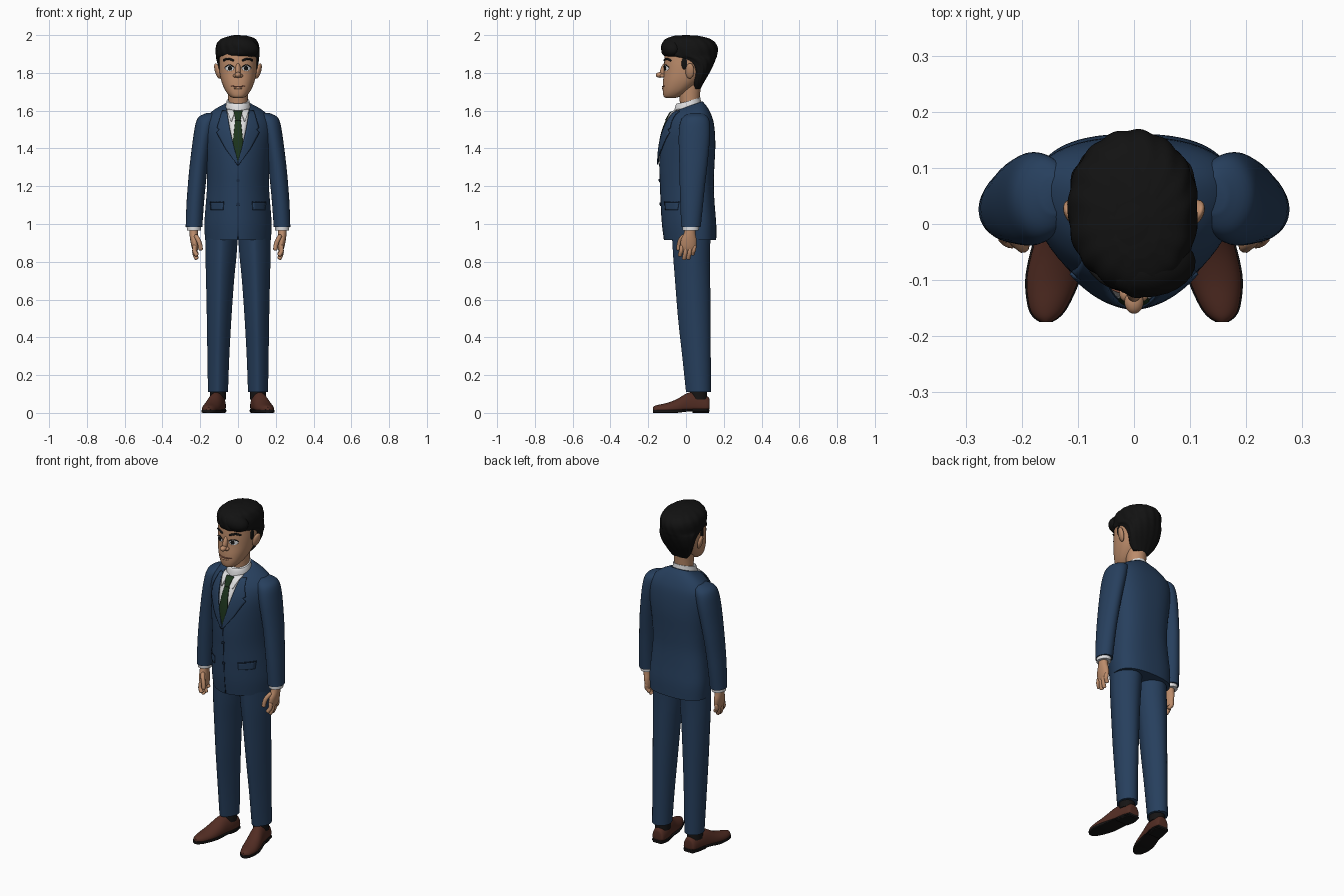
import bpy, bmesh, math
from mathutils import Vector
from mathutils.bvhtree import BVHTree

cube = bpy.data.objects.get("Cube")
if cube:
    bpy.data.objects.remove(cube)


def material(name, r, g, b):
    m = bpy.data.materials.new(name)
    m.use_nodes = True
    m.diffuse_color = (r, g, b, 1)
    node = next(n for n in m.node_tree.nodes if n.type == 'BSDF_PRINCIPLED')
    node.inputs["Base Color"].default_value = (r, g, b, 1)
    node.inputs["Roughness"].default_value = 0.8
    return m


SUIT = material("navy suit", .02, .05, .11)
TRIM = material("dark navy trim", .01, .024, .055)
SKIN = material("skin", .5, .26, .145)
LIP = material("lip", .3, .11, .07)
HAIR = material("black hair", .006, .006, .006)
SHIRT = material("white shirt", .75, .75, .76)
TIE = material("green tie", .012, .035, .012)
SHOE = material("brown leather", .085, .026, .017)
SOLE = material("black sole", .008, .007, .007)


def add_mesh(name, bm, mat):
    bmesh.ops.recalc_face_normals(bm, faces=bm.faces)
    me = bpy.data.meshes.new(name)
    bm.to_mesh(me)
    bm.free()
    me.materials.append(mat)
    ob = bpy.data.objects.new(name, me)
    bpy.context.collection.objects.link(ob)
    return ob


def spline(rows, sub):
    """Smooth interpolation through a list of stations."""
    out = []
    for i in range(len(rows) - 1):
        p = [rows[max(0, min(len(rows) - 1, i + k))] for k in (-1, 0, 1, 2)]
        for j in range(sub):
            t = j / sub
            out.append([b + .5 * t * (c - a + t * (2*a - 5*b + 4*c - d + t * (3*(b - c) + d - a)))
                        for a, b, c, d in zip(*p)])
    return out + [list(rows[-1])]


def loft(name, stations, mat, side=1, front=2, back=2, mid=.5, seg=40, sub=4,
         tilt=0, wave=0, along_y=False):
    """Stations: height, centre x, half width, front y, back y."""
    bm = bmesh.new()
    rings = []
    levels = spline(stations, sub)
    for k, (z, cx, hx, yf, yb) in enumerate(levels):
        cy = yf + (yb - yf) * mid
        ring = []
        for i in range(seg):
            a = 2 * math.pi * i / seg
            c, s = math.cos(a), math.sin(a)
            n = front if s < 0 else back
            r = 1 + wave * math.sin(15 * a + 45 * z)
            x = side * cx + r * hx * math.copysign(abs(c) ** (2 / n), c)
            y = cy + r * (yb - cy if s > 0 else cy - yf) * math.copysign(abs(s) ** (2 / n), s)
            lift = tilt * (y - cy) * (k / (len(levels) - 1)) ** 6
            ring.append(bm.verts.new((x, -z, y) if along_y else (x, y, z + lift)))
        rings.append(ring)
    for lo, hi in zip(rings, rings[1:]):
        for i in range(seg):
            j = (i + 1) % seg
            bm.faces.new((lo[i], lo[j], hi[j], hi[i]))
    bm.faces.new(rings[0])
    bm.faces.new(rings[-1])
    return add_mesh(name, bm, mat)


def surface(ob):
    me = ob.data
    return BVHTree.FromPolygons([v.co for v in me.vertices], [p.vertices for p in me.polygons])


def on_front(tree, x, z, off):
    hit = tree.ray_cast(Vector((x, -1, z)), Vector((0, 1, 0)))[0]
    return Vector((x, (hit.y if hit else -.06) - off, z))


def panel(name, tree, rows, mat, off, side=1, cols=6, thick=.006):
    """Thin plate laid on the front of a surface; rows are z, x start, x end."""
    bm = bmesh.new()
    grid = [[bm.verts.new(on_front(tree, side * (a + (b - a) * i / cols), z, off))
             for i in range(cols + 1)] for z, a, b in rows]
    for lo, hi in zip(grid, grid[1:]):
        for i in range(cols):
            bm.faces.new((lo[i], lo[i + 1], hi[i + 1], hi[i]))
    ob = add_mesh(name, bm, mat)
    # make the plate face forward
    if sum(p.normal.y for p in ob.data.polygons) > 0:
        ob.data.flip_normals()
    mod = ob.modifiers.new("thickness", 'SOLIDIFY')
    mod.thickness = thick
    mod.offset = -1
    return ob


def linear(rows, n=6):
    return [[a + (b - a) * j / n for a, b in zip(p, q)]
            for p, q in zip(rows, rows[1:]) for j in range(n)] + [rows[-1]]


def disc(name, tree, x, z, rx, rz, mat, off, thick=.003):
    rows = []
    for i in range(13):
        a = math.pi * (i / 12 - .5)
        w = rx * max(.02, math.cos(a))
        rows.append((z + rz * math.sin(a), x - w, x + w))
    return panel(name, tree, rows, mat, off, thick=thick)


def tube(name, points, radius, mat, ends=.5):
    cu = bpy.data.curves.new(name, 'CURVE')
    cu.dimensions = '3D'
    cu.bevel_depth = radius
    cu.bevel_resolution = 3
    cu.use_fill_caps = True
    path = spline([tuple(p) for p in points], 4)
    sp = cu.splines.new('POLY')
    sp.points.add(len(path) - 1)
    for i, p in enumerate(path):
        sp.points[i].co = (*p, 1)
        sp.points[i].radius = ends if i in (0, len(path) - 1) else 1
    cu.materials.append(mat)
    ob = bpy.data.objects.new(name, cu)
    bpy.context.collection.objects.link(ob)
    return ob


def ball(name, loc, scale, mat, rot=(0, 0, 0)):
    bm = bmesh.new()
    bmesh.ops.create_uvsphere(bm, u_segments=24, v_segments=14, radius=1)
    ob = add_mesh(name, bm, mat)
    ob.location, ob.scale, ob.rotation_euler = loc, scale, rot
    return ob


# Jacket body
jacket = loft("jacket", [
    (.915, 0, .174, -.115, .16), (1, 0, .178, -.126, .16), (1.1, 0, .171, -.132, .152),
    (1.2, 0, .164, -.136, .147), (1.3, 0, .167, -.14, .15), (1.4, 0, .176, -.137, .155),
    (1.48, 0, .184, -.125, .153), (1.54, 0, .18, -.105, .145), (1.58, 0, .155, -.087, .13),
    (1.61, 0, .115, -.075, .11), (1.63, 0, .07, -.066, .088)],
    SUIT, front=1.8, back=2.5, mid=.63, seg=64, tilt=.35)
chest = surface(jacket)

# Shirt, tie and collar
panel("shirt_front", chest, linear([(1.33, -.004, .004), (1.45, -.032, .032), (1.6, -.062, .062)]),
      SHIRT, .003)
panel("tie", chest, linear([(1.325, -.006, .006), (1.42, -.029, .029), (1.555, -.014, .014)]), TIE, .009)
panel("tie_knot", chest, linear([(1.55, -.013, .013), (1.6, -.024, .024)]), TIE, .014)
loft("shirt_collar", [(1.56, 0, .07, -.068, .085), (1.62, 0, .066, -.058, .083),
                      (1.652, 0, .06, -.047, .077)], SHIRT, tilt=.3)
loft("neck", [(1.58, 0, .052, -.03, .07), (1.64, 0, .051, -.032, .07), (1.74, 0, .056, -.045, .08)], SKIN)

# Jacket front details
panel("front_seam", chest, linear([(.92, -.002, .002), (1.32, -.002, .002)]), TRIM, .002, thick=.003)
for i, z in enumerate((1.105, 1.23)):
    disc("button_%d" % (i + 1), chest, 0, z, .009, .009, TRIM, .007)

for s, label in ((1, "left"), (-1, "right")):
    # Lapels, collar leaves and pockets
    panel(label + "_lapel", chest, linear([(1.315, -.004, .006), (1.4, .02, .068), (1.485, .04, .115),
          (1.5, .043, .1), (1.51, .045, .112), (1.6, .06, .085)]), SUIT, .013, s)
    panel(label + "_collar_leaf", chest, linear([(1.545, .034, .038), (1.61, .012, .062)]), SHIRT, .011, s)
    panel(label + "_pocket_flap", chest, linear([(1.075, .08, .145), (1.115, .078, .148)]), SUIT, .007, s)
    panel(label + "_pocket_seam", chest, [(1.115, .077, .149), (1.12, .077, .149)], TRIM, .008, s, thick=.004)

    # Sleeve and cuff
    loft(label + "_sleeve", [
        (.985, .233, .044, -.025, .078), (1.1, .227, .046, -.03, .09), (1.2, .219, .047, -.033, .1),
        (1.3, .209, .048, -.035, .112), (1.4, .195, .05, -.038, .122), (1.48, .181, .053, -.038, .128),
        (1.54, .168, .054, -.03, .125), (1.57, .155, .049, -.012, .112), (1.588, .14, .025, .02, .085)],
        SUIT, s)
    loft(label + "_cuff", [(.966, .234, .037, -.017, .067), (1.01, .233, .039, -.02, .07)], SHIRT, s)

    # Hand
    loft(label + "_palm", [
        (.858, .226, .012, -.026, .048), (.88, .228, .018, -.03, .054), (.915, .231, .022, -.027, .056),
        (.95, .234, .023, -.012, .05), (.99, .234, .024, -.004, .048)], SKIN, s, seg=24)
    for i in range(4):
        y = -.021 + .022 * i
        drop = .8 * (i - 1.4) ** 2 * .012
        tube("%s_finger_%d" % (label, i + 1), [
            (s * .228, y, .89), (s * .231, y - .004, .85 + drop / 2), (s * .224, y - .009, .825 + drop),
            (s * .216, y - .012, .812 + drop)], .0115, SKIN)
    tube(label + "_thumb", [(s * .226, -.008, .94), (s * .21, -.03, .915),
                            (s * .2, -.038, .885), (s * .198, -.04, .86)], .012, SKIN)

    # Trouser leg
    loft(label + "_trouser_leg", [
        (.11, .106, .053, 0, .132), (.3, .104, .058, -.02, .131), (.5, .1, .065, -.042, .13),
        (.7, .095, .074, -.058, .128), (.83, .09, .082, -.068, .127), (.95, .085, .085, -.075, .13)],
        SUIT, s, front=1.6, back=1.9, mid=.55)

    # Shoe, sole and sock
    last = [(-.125, .103, .02, .03, .065), (-.116, .103, .036, .015, .085), (-.06, .108, .043, .012, .108),
            (-.01, .119, .044, .012, .106), (.05, .134, .048, .01, .072), (.1, .145, .046, .009, .053),
            (.145, .153, .034, .01, .043), (.165, .156, .022, .012, .037), (.175, .157, .008, .016, .03)]
    loft(label + "_shoe", last, SHOE, s, front=3, mid=.25, along_y=True)
    loft(label + "_sole", [(t, cx, w + .003, 0 if t > .03 else .007, .017) for t, cx, w, lo, hi in last],
         SOLE, s, front=6, back=6, along_y=True)
    loft(label + "_heel", [(t, cx, w, 0, .022) for t, cx, w in
         ((-.123, .103, .03), (-.08, .106, .042), (-.035, .113, .042))], SOLE, s, front=8, back=8, along_y=True)
    loft(label + "_sock", [(.07, .106, .042, .022, .112), (.2, .106, .04, .02, .11)], SOLE, s)

# Head
head = loft("head", [
    (1.667, 0, .022, -.105, -.06), (1.676, 0, .042, -.118, -.03), (1.705, 0, .066, -.123, .02),
    (1.75, 0, .086, -.122, .07), (1.8, 0, .097, -.117, .1), (1.86, 0, .101, -.115, .12),
    (1.91, 0, .096, -.108, .12), (1.955, 0, .065, -.075, .09)], SKIN, front=2.3, mid=.55, seg=64, sub=5)
face = surface(head)

# Nose and mouth
ball("nose_bridge", (0, -.118, 1.815), (.014, .018, .04), SKIN, (-.3, 0, 0))
ball("nose_tip", (0, -.138, 1.789), (.017, .022, .015), SKIN)
tube("mouth", [on_front(face, x, 1.728 + 2.5 * x * x, .001) for x in (-.04, -.02, 0, .02, .04)], .003, LIP)
tube("lower_lip", [on_front(face, x, 1.719 + 2 * x * x, 0) for x in (-.022, 0, .022)], .005, SKIN)

# Eyes, brows and ears
for s, label in ((1, "left"), (-1, "right")):
    ball(label + "_nostril", (s * .015, -.124, 1.785), (.011, .014, .01), SKIN)
    disc(label + "_eye_white", face, s * .045, 1.825, .024, .015, SHIRT, .002)
    disc(label + "_iris", face, s * .043, 1.825, .01, .012, HAIR, .004)
    tube(label + "_eyelid", [on_front(face, s * (.045 + .025 * k), 1.842 - .013 * k * k, .003)
                             for k in (-1, -.5, 0, .5, 1)], .0025, HAIR)
    tube(label + "_brow", [on_front(face, s * x, z, .002) for x, z in
                           ((.022, 1.864), (.04, 1.872), (.06, 1.874), (.078, 1.864))], .0055, HAIR)
    ball(label + "_ear", (s * .108, .02, 1.81), (.013, .024, .042), SKIN, (-.15, s * .25, -s * .35))
    ball(label + "_sideburn", (s * .098, -.008, 1.85), (.007, .016, .032), HAIR)

# Hair, swept from a parting on the right
hair = loft("hair", [
    (1.715, 0, .05, .04, .076), (1.75, 0, .076, .03, .095), (1.8, 0, .097, .03, .124),
    (1.845, -.001, .107, .0, .146), (1.872, -.002, .112, -.05, .156), (1.892, -.002, .114, -.118, .163),
    (1.93, -.002, .115, -.13, .168), (1.96, -.002, .107, -.124, .155), (1.983, .002, .085, -.1, .12),
    (1.997, .005, .04, -.06, .06)], HAIR, front=2.3, mid=.55, seg=120, sub=5, wave=.014)
for v in hair.data.vertices:
    v.co.y += .02 * max(0, min(1, -v.co.x / .07)) * max(0, -v.co.y / .12)
ball("hair_quiff", (.03, -.075, 1.935), (.082, .055, .052), HAIR, (.1, .25, .15))
ball("hair_crown", (.005, .0, 1.955), (.085, .1, .045), HAIR, (.0, .1, 0))

# Smooth shading with crisp edges
bpy.ops.object.select_all(action='DESELECT')
for ob in bpy.context.scene.objects:
    if ob.type == 'MESH':
        ob.select_set(True)
        bpy.context.view_layer.objects.active = ob
bpy.ops.object.shade_smooth_by_angle(angle=math.radians(40))
